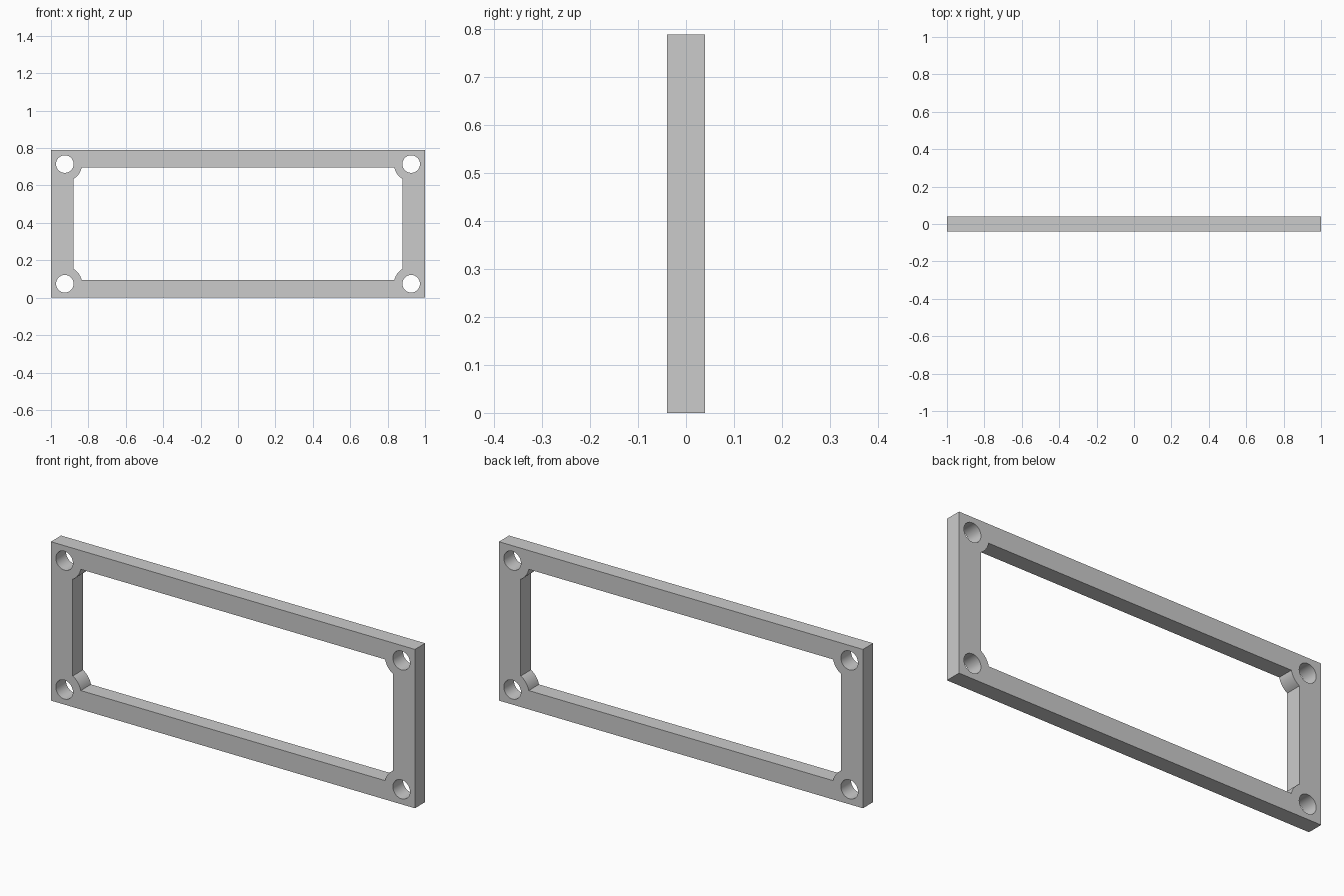
import bpy, bmesh
from math import sin, cos, asin, acos, pi

if "Cube" in bpy.data.objects:
    bpy.data.objects.remove(bpy.data.objects["Cube"])

HW, HH, DEPTH = 1.0, 0.3945, 0.08      # half width, half height, thickness
IW, IH = 0.88, 0.301                   # half size of the window
CX, CZ = 0.926, 0.32                   # screw hole centres
HOLE_R, BOSS_R = 0.047, 0.092

curve = bpy.data.curves.new("frame_plate", 'CURVE')
curve.dimensions = '2D'
curve.fill_mode = 'BOTH'
curve.extrude = DEPTH / 2


def add_loop(points):
    spline = curve.splines.new('POLY')
    spline.points.add(len(points) - 1)
    for p, (x, y) in zip(spline.points, points):
        p.co = (x, y, 0, 1)
    spline.use_cyclic_u = True


# Outer rectangle
add_loop([(-HW, -HH), (HW, -HH), (HW, HH), (-HW, HH)])

# Window with a rounded boss biting into each corner
a0 = asin((CZ - IH) / BOSS_R)
a1 = acos((CX - IW) / BOSS_R)
N = 10
arc = []
for i in range(N + 1):
    a = a0 + (a1 - a0) * i / N
    arc.append((CX - BOSS_R * cos(a), CZ - BOSS_R * sin(a)))
window = []
for sx, sz in ((1, 1), (-1, 1), (-1, -1), (1, -1)):
    corner = arc[::-1] if sx * sz > 0 else arc
    window += [(sx * x, sz * z) for x, z in corner]
add_loop(window)

# Four screw holes
for sx in (-1, 1):
    for sz in (-1, 1):
        add_loop([(sx * CX + HOLE_R * cos(2 * pi * i / 40),
                   sz * CZ + HOLE_R * sin(2 * pi * i / 40)) for i in range(40)])

# Stand the plate upright and turn it into a clean mesh
frame = bpy.data.objects.new("frame_plate", curve)
bpy.context.collection.objects.link(frame)
frame.location.z = HH
frame.rotation_euler.x = pi / 2
bpy.context.view_layer.objects.active = frame
frame.select_set(True)
bpy.ops.object.convert(target='MESH')
frame = bpy.context.object
bm = bmesh.new()
bm.from_mesh(frame.data)
bmesh.ops.remove_doubles(bm, verts=bm.verts, dist=1e-5)
bmesh.ops.recalc_face_normals(bm, faces=bm.faces)
bm.to_mesh(frame.data)
bm.free()
bpy.ops.object.shade_smooth_by_angle()
